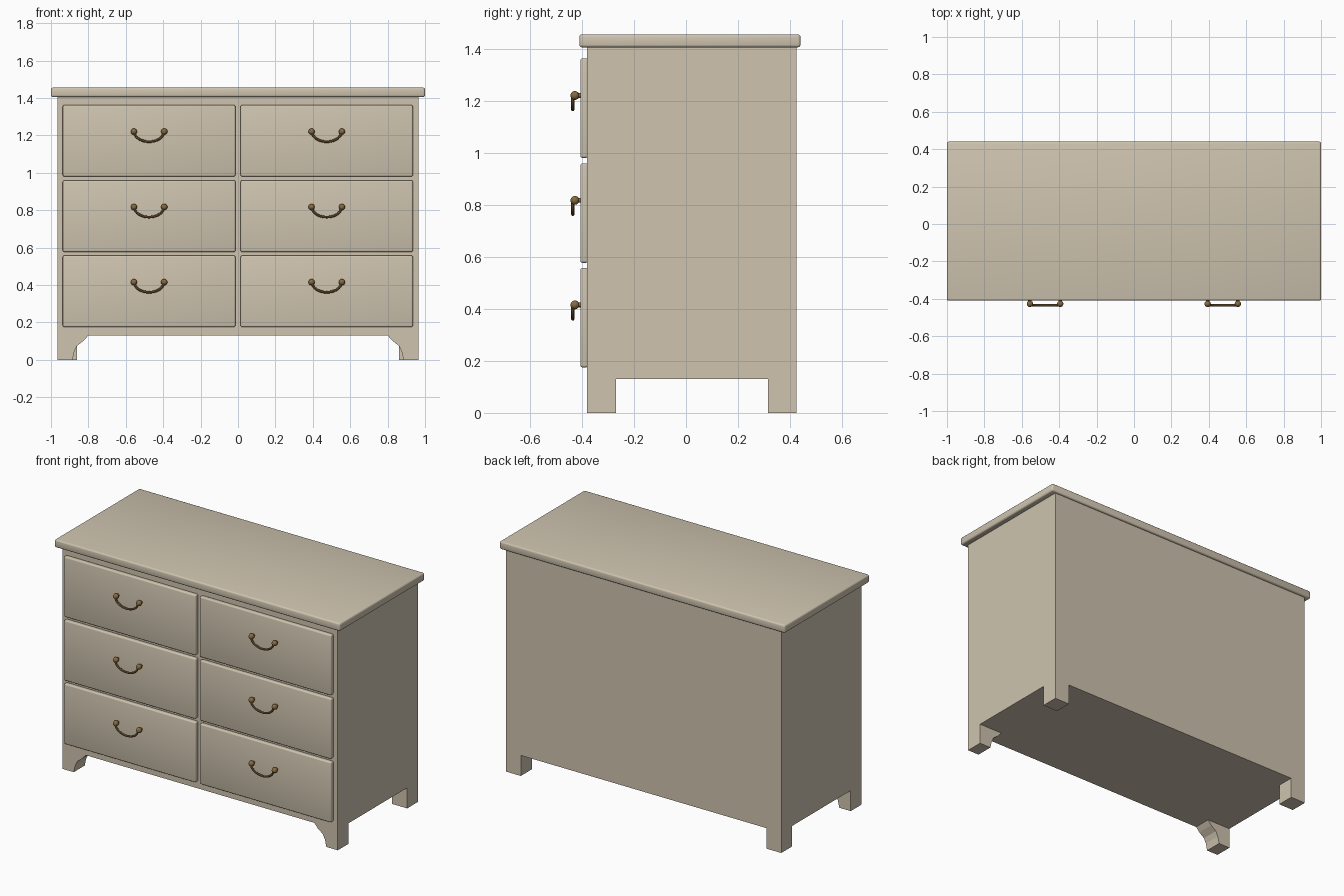
import bpy, bmesh, math
from mathutils import Vector

if "Cube" in bpy.data.objects:
    bpy.data.objects.remove(bpy.data.objects["Cube"])


def material(name, color):
    m = bpy.data.materials.new(name)
    m.diffuse_color = (*color, 1)
    m.use_nodes = True
    m.node_tree.nodes["Principled BSDF"].inputs["Base Color"].default_value = m.diffuse_color
    return m


PAINT = material("cream paint", (0.62, 0.55, 0.43))
BRASS = material("aged brass", (0.25, 0.145, 0.05))


def finish(name, bm, mat, smooth=True):
    bmesh.ops.recalc_face_normals(bm, faces=bm.faces)
    me = bpy.data.meshes.new(name)
    bm.to_mesh(me)
    bm.free()
    ob = bpy.data.objects.new(name, me)
    bpy.context.collection.objects.link(ob)
    me.materials.append(mat)
    if smooth:
        bpy.ops.object.select_all(action='DESELECT')
        ob.select_set(True)
        bpy.context.view_layer.objects.active = ob
        bpy.ops.object.shade_smooth_by_angle(angle=math.radians(35))
    return ob


def box_bm(lo, hi):
    bm = bmesh.new()
    bmesh.ops.create_cube(bm, size=1)
    for v in bm.verts:
        v.co = Vector([lo[i] + (v.co[i] + 0.5) * (hi[i] - lo[i]) for i in range(3)])
    return bm


def rounded_box(name, lo, hi, radius, segments, mat):
    bm = box_bm(lo, hi)
    bmesh.ops.bevel(bm, geom=bm.edges[:], offset=radius, segments=segments,
                    profile=0.5, affect='EDGES')
    return finish(name, bm, mat)


def prism(name, outline, y0, y1, mat):
    """Extrude an x-z outline along y."""
    bm = bmesh.new()
    face = bm.faces.new([bm.verts.new((x, y0, z)) for x, z in outline])
    ext = bmesh.ops.extrude_face_region(bm, geom=[face])
    bmesh.ops.translate(bm, vec=(0, y1 - y0, 0),
                        verts=[g for g in ext['geom'] if isinstance(g, bmesh.types.BMVert)])
    return finish(name, bm, mat, smooth=False)


# Carcass, with openings cut between the feet
carcass = finish("carcass", box_bm((-0.965, -0.38, 0), (0.965, 0.425, 1.405)), PAINT, False)
half = [(0.885, -0.1), (0.885, 0), (0.875, 0.045), (0.86, 0.075), (0.825, 0.102), (0.80, 0.13)]
arch = half + [(-x, z) for x, z in reversed(half)]
cutters = [
    prism("front_arch_cutter", arch, -0.5, -0.2, PAINT),
    finish("side_gap_cutter", box_bm((-1.1, -0.27, -0.1), (1.1, 0.315, 0.13)), PAINT, False),
    finish("back_gap_cutter", box_bm((-0.86, 0.25, -0.1), (0.86, 0.6, 0.13)), PAINT, False),
]
for c in cutters:
    mod = carcass.modifiers.new(c.name, 'BOOLEAN')
    mod.operation = 'DIFFERENCE'
    mod.solver = 'EXACT'
    mod.object = c
    c.hide_render = True
    c.hide_viewport = True

# Overhanging top
rounded_box("top_board", (-1, -0.41, 1.405), (1, 0.44, 1.455), 0.01, 3, PAINT)


def handle(name, cx, z):
    """Two round knobs on short stems with a hanging bail between them."""
    bm = bmesh.new()
    for sx in (-1, 1):
        x = cx + sx * 0.081
        before = set(bm.verts)
        bmesh.ops.create_uvsphere(bm, u_segments=16, v_segments=10, radius=0.017)
        bmesh.ops.translate(bm, vec=(x, -0.427, z), verts=[v for v in bm.verts if v not in before])
        before = set(bm.verts)
        bmesh.ops.create_cone(bm, cap_ends=True, segments=12, radius1=0.009, radius2=0.009, depth=0.03)
        new = [v for v in bm.verts if v not in before]
        for v in new:
            v.co = Vector((x + v.co.x, -0.415 + v.co.z, z + v.co.y))
    # bail swept along an elliptical arc
    rings, steps, sides, r = [], 20, 8, 0.0065
    for i in range(steps + 1):
        a = math.pi * i / steps
        p = Vector((cx - 0.079 * math.cos(a), -0.435, z - 0.054 * math.sin(a)))
        n = Vector((-math.cos(a) * 0.054, 0, -math.sin(a) * 0.079)).normalized()
        rings.append([bm.verts.new(p + r * (n * math.cos(t) + Vector((0, 1, 0)) * math.sin(t)))
                      for t in (2 * math.pi * k / sides for k in range(sides))])
    for a, b in zip(rings, rings[1:]):
        for k in range(sides):
            bm.faces.new((a[k], a[(k + 1) % sides], b[(k + 1) % sides], b[k]))
    bm.faces.new(rings[0])
    bm.faces.new(rings[-1])
    finish(name, bm, BRASS)


# Six drawers in two columns
for row, z0 in enumerate((0.175, 0.577, 0.98)):
    for side, x0, x1 in (("left", -0.937, -0.014), ("right", 0.014, 0.935)):
        rounded_box(f"drawer_front_{side}_{row}", (x0, -0.406, z0), (x1, -0.376, z0 + 0.382),
                    0.008, 3, PAINT)
        handle(f"drawer_handle_{side}_{row}", (x0 + x1) / 2, z0 + 0.24)
